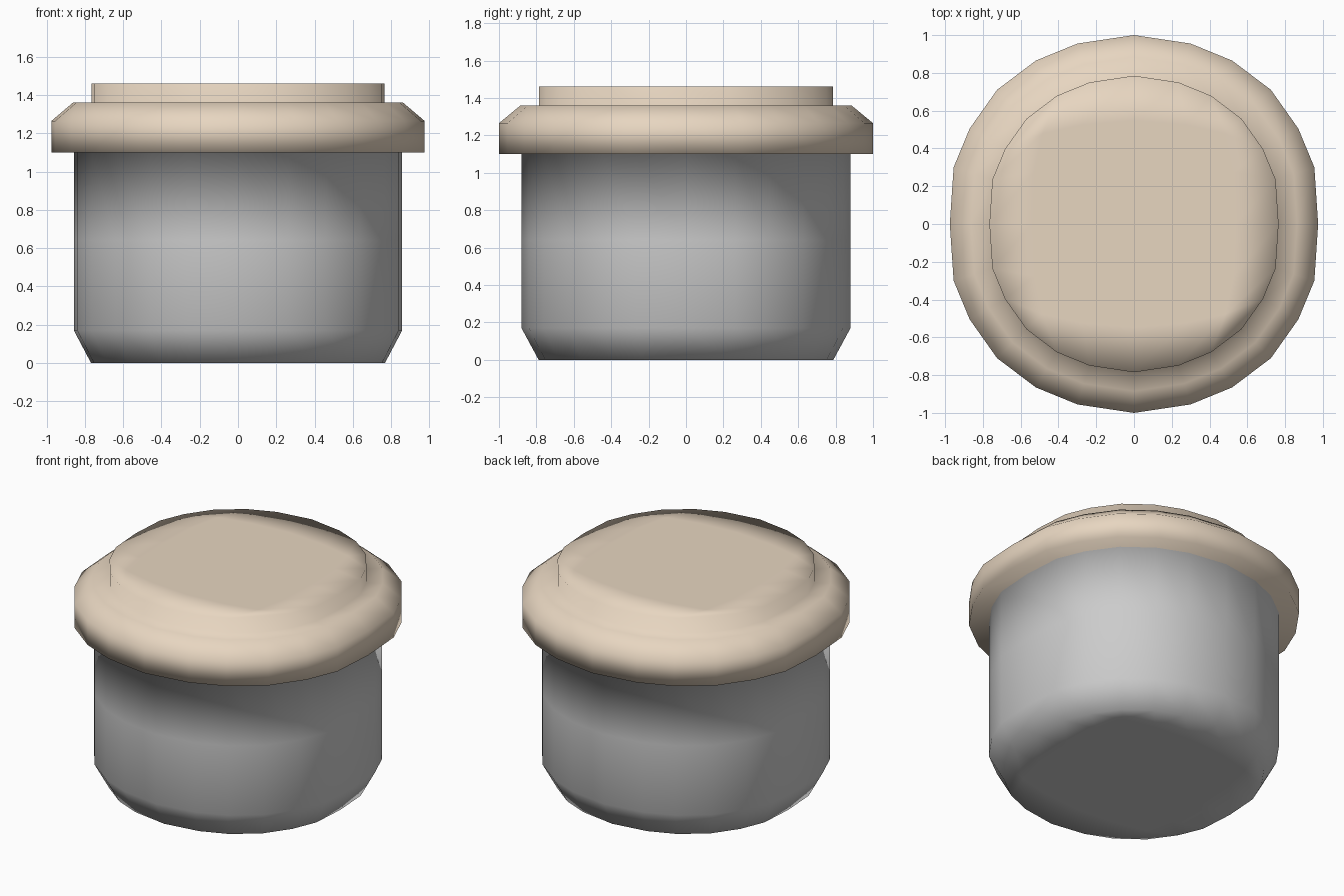
import bpy, bmesh

if "Cube" in bpy.data.objects:
    bpy.data.objects.remove(bpy.data.objects["Cube"])

# Rounded 24-sided outline: one quarter, starting at the back, mirrored to a full loop
quarter = [(0, 1), (.30, .955), (.52, .865), (.725, .71), (.87, .505), (.955, .30), (.975, 0)]
half = quarter + [(x, -y) for x, y in quarter[-2::-1]]
outline = half + [(-x, y) for x, y in half[-2:0:-1]]
N = len(outline)

# Profile from base to top: (outline scale, height)
profile = [(.788, 0), (.88, .17), (.88, .64), (.88, 1.10),
           (1, 1.10), (1, 1.265), (.885, 1.36), (.785, 1.36), (.785, 1.46)]
LID_START = 3

bm = bmesh.new()
rings = [[bm.verts.new((x * s, y * s, z)) for x, y in outline] for s, z in profile]

# Side walls
for i in range(len(rings) - 1):
    lo, hi = rings[i], rings[i + 1]
    for k in range(N):
        j = (k + 1) % N
        f = bm.faces.new((lo[k], lo[j], hi[j], hi[k]))
        f.material_index = int(i >= LID_START)


def grid_cap(ring, mat):
    """Close a ring with a 6 x 6 quad patch blended from its four sides."""
    n = N // 4
    side = lambda q, t: ring[(n // 2 + q * n + t) % N]
    g = {}
    for t in range(n + 1):
        g[t, 0] = side(0, t)
        g[n, t] = side(1, t)
        g[n - t, n] = side(2, t)
        g[0, n - t] = side(3, t)
    for a in range(1, n):
        for b in range(1, n):
            u, v = a / n, b / n
            co = (g[a, 0].co * (1 - v) + g[a, n].co * v + g[0, b].co * (1 - u) + g[n, b].co * u
                  - g[0, 0].co * (1 - u) * (1 - v) - g[n, 0].co * u * (1 - v)
                  - g[0, n].co * (1 - u) * v - g[n, n].co * u * v)
            g[a, b] = bm.verts.new(co)
    for a in range(n):
        for b in range(n):
            f = bm.faces.new((g[a, b], g[a + 1, b], g[a + 1, b + 1], g[a, b + 1]))
            f.material_index = mat


# Base and lid top
grid_cap(rings[0], 0)
grid_cap(rings[-1], 1)

bmesh.ops.recalc_face_normals(bm, faces=bm.faces[:])
for f in bm.faces:
    f.smooth = True
mesh = bpy.data.meshes.new("lidded_jar")
bm.to_mesh(mesh)
bm.free()

# Grey body slot and tan lid slot
body = bpy.data.materials.new("body_grey")
lid = bpy.data.materials.new("lid_tan")
lid.diffuse_color = (.80, .67, .53, 1)
lid.use_nodes = True
lid.node_tree.nodes["Principled BSDF"].inputs["Base Color"].default_value = lid.diffuse_color
mesh.materials.append(body)
mesh.materials.append(lid)
jar = bpy.data.objects.new("lidded_jar", mesh)
bpy.context.collection.objects.link(jar)
